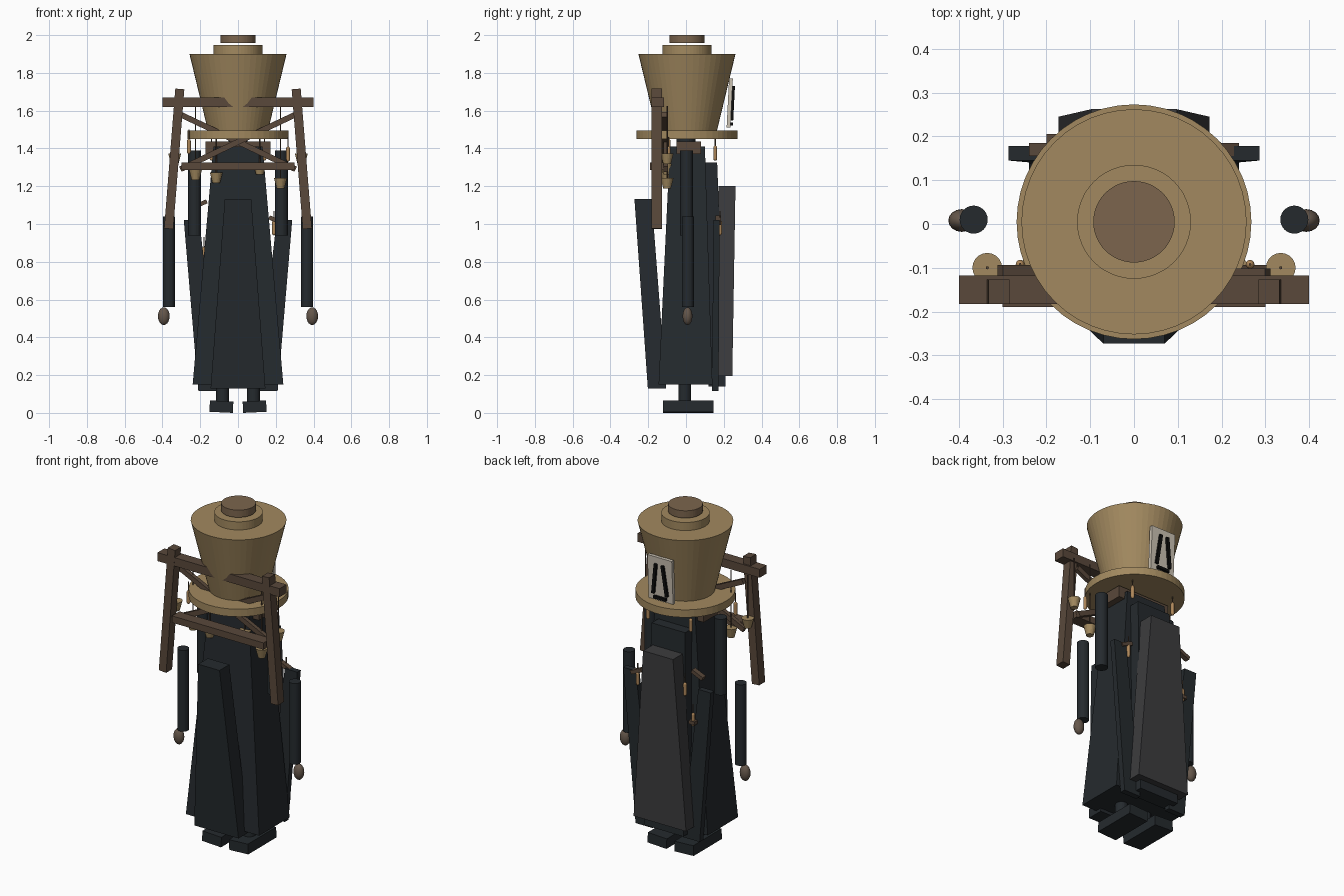
import bpy, bmesh, math
from mathutils import Vector

if "Cube" in bpy.data.objects:
    bpy.data.objects.remove(bpy.data.objects["Cube"])


def mat(name, r, g, b):
    m = bpy.data.materials.new(name)
    m.diffuse_color = (r, g, b, 1)
    m.use_nodes = True
    m.node_tree.nodes["Principled BSDF"].inputs["Base Color"].default_value = m.diffuse_color
    return m


STRAW = mat("straw", .36, .25, .115)
CAP = mat("cap_brown", .2, .13, .075)
WOOD = mat("wood", .1, .065, .043)
CLOTH = mat("dark_cloth", .018, .023, .027)
GREY = mat("grey_cloth", .045, .045, .048)
SKIN = mat("skin", .13, .095, .07)
BRASS = mat("brass", .42, .24, .1)
PAPER = mat("paper", .6, .54, .45)
INK = mat("ink", .004, .004, .004)


def finish(name, bm, m, smooth=False):
    bmesh.ops.recalc_face_normals(bm, faces=bm.faces)
    me = bpy.data.meshes.new(name)
    bm.to_mesh(me)
    bm.free()
    ob = bpy.data.objects.new(name, me)
    bpy.context.collection.objects.link(ob)
    me.materials.append(m)
    if smooth:
        for p in me.polygons:
            p.use_smooth = True
    return ob


def slab(name, bottom, top, m):
    """Tapered block between two level rectangles (x0, x1, y0, y1, z)."""
    bm = bmesh.new()
    rings = []
    for x0, x1, y0, y1, z in (bottom, top):
        rings.append([bm.verts.new(p) for p in
                      ((x0, y0, z), (x1, y0, z), (x1, y1, z), (x0, y1, z))])
    a, b = rings
    bm.faces.new(a)
    bm.faces.new(b)
    for i in range(4):
        j = (i + 1) % 4
        bm.faces.new((a[i], a[j], b[j], b[i]))
    return finish(name, bm, m)


def bar(name, p, q, w, d, m):
    """Square-ended beam from p to q, w wide and d deep along y."""
    p, q = Vector(p), Vector(q)
    axis = (q - p).normalized()
    side = axis.cross(Vector((0, 1, 0))).normalized() * w / 2
    deep = side.cross(axis).normalized() * d / 2
    bm = bmesh.new()
    a, b = [[bm.verts.new(c + s * side + t * deep) for s, t in
             ((-1, -1), (1, -1), (1, 1), (-1, 1))] for c in (p, q)]
    bm.faces.new(a)
    bm.faces.new(b)
    for i in range(4):
        j = (i + 1) % 4
        bm.faces.new((a[i], a[j], b[j], b[i]))
    return finish(name, bm, m)


def drum(name, x, y, z0, z1, r0, r1, m, n=48):
    bm = bmesh.new()
    bmesh.ops.create_cone(bm, cap_ends=True, segments=n, radius1=r0, radius2=r1, depth=z1 - z0)
    bmesh.ops.translate(bm, verts=bm.verts, vec=(x, y, (z0 + z1) / 2))
    return finish(name, bm, m)


def ball(name, c, r, m):
    bm = bmesh.new()
    bmesh.ops.create_uvsphere(bm, u_segments=16, v_segments=10, radius=1)
    bmesh.ops.scale(bm, verts=bm.verts, vec=r)
    bmesh.ops.translate(bm, verts=bm.verts, vec=c)
    return finish(name, bm, m, True)


# basket hat
drum("hat_brim", 0, .005, 1.45, 1.495, .268, .268, STRAW)
drum("hat_basket", 0, .005, 1.49, 1.9, .158, .257, STRAW)
drum("hat_ring", 0, .005, 1.9, 1.948, .13, .13, STRAW)
drum("hat_cap", 0, .005, 1.957, 2.0, .093, .093, CAP)

# paper tag on the back of the hat, with plain stripes
slab("paper_tag", (-.08, .08, .215, .235, 1.51), (-.08, .08, .228, .248, 1.77), PAPER)
for s in (-1, 1):
    bar("tag_stripe", (s * .045, .243, 1.55), (s * .022, .252, 1.73), .018, .014, INK)
bar("tag_stripe_low", (-.04, .243, 1.53), (.04, .243, 1.53), .016, .014, INK)

# neck, collar and robe
drum("neck", 0, 0, 1.38, 1.47, .05, .05, CLOTH, 20)
slab("collar", (-.172, .172, -.05, .08, 1.37), (-.172, .172, -.05, .08, 1.437), WOOD)
slab("robe_body", (-.24, .24, -.145, .14, .15), (-.13, .13, -.085, .1, 1.41), CLOTH)
slab("front_panel", (-.145, .145, -.202, -.105, .13), (-.07, .07, -.273, -.182, 1.132), CLOTH)
slab("back_lining", (-.13, .13, .12, .21, .14), (-.11, .11, .09, .165, 1.325), CLOTH)
slab("back_panel", (-.172, .172, .165, .245, .195), (-.098, .098, .172, .262, 1.2), GREY)

for s in (-1, 1):
    # side flaps flaring outwards at the top
    slab("side_flap", (s * .1, s * .21, .138, .172, .115),
         (s * .205, s * .287, .145, .178, 1.02), CLOTH)
    # sleeves and hands
    drum("upper_sleeve", s * .23, .003, .94, 1.39, .034, .034, CLOTH, 24)
    drum("lower_sleeve", s * .366, .01, .56, 1.04, .032, .032, CLOTH, 24)
    ball("hand", (s * .393, .008, .512), (.031, .026, .047), SKIN)
    # legs and feet
    drum("leg", s * .082, -.007, .06, .25, .034, .034, CLOTH, 20)
    bar("foot", (s * .088 - .062, .012, .037 if s > 0 else .043),
        (s * .088 + .062, .012, .043 if s > 0 else .037), .06, .265, CLOTH)
    # carrying frame uprights and cross braces
    bar("frame_upright", (s * .367, -.155, .975), (s * .308, -.155, 1.715), .048, .056, WOOD)
    bar("frame_brace", (-s * .305, -.11 + s * .004, 1.58), (s * .305, -.11 + s * .004, 1.29),
        .03, .024, WOOD)

bar("frame_top_beam", (-.4, -.15, 1.645), (.4, -.15, 1.645), .05, .065, WOOD)
bar("frame_low_beam", (-.3, -.155, 1.305), (.3, -.155, 1.305), .04, .07, WOOD)

# hanging cups on wires
for x, z in ((-.335, 1.345), (.335, 1.345), (-.225, 1.26),
             (.225, 1.215), (-.115, 1.245), (.115, 1.29)):
    drum("hanging_cup", x, -.1, z - .028, z + .028, .02, .034, STRAW, 20)
    drum("cup_wire", x, -.1, z + .02, 1.625, .0035, .0035, WOOD, 8)

# slim chimes on wires
for x, y, z in ((-.26, -.092, 1.41), (.265, -.092, 1.37), (-.14, .155, 1.375),
                (.14, .155, 1.375), (-.12, .18, 1.0), (-.18, .19, .84), (.19, .18, .98)):
    drum("chime", x, y, z - .028, z + .028, .01, .01, BRASS, 12)
    for e in (-1, 1):
        ball("chime_end", (x, y, z + e * .028), (.01, .01, .012), BRASS)
    drum("chime_wire", x, y, z + .03, z + .09, .003, .003, WOOD, 8)

# small toggles behind the robe
bar("toggle", (-.235, .17, 1.09), (-.165, .17, 1.12), .022, .03, WOOD)
bar("toggle", (.165, .17, 1.035), (.235, .17, 1.005), .022, .03, WOOD)
bar("toggle", (-.2, .19, .825), (-.16, .19, .825), .02, .03, WOOD)

# stand exactly on the ground
bpy.context.view_layer.update()
low = min((o.matrix_world @ v.co).z for o in bpy.data.objects for v in o.data.vertices)
for o in bpy.data.objects:
    if o.name.startswith("foot"):
        o.location.z -= low
